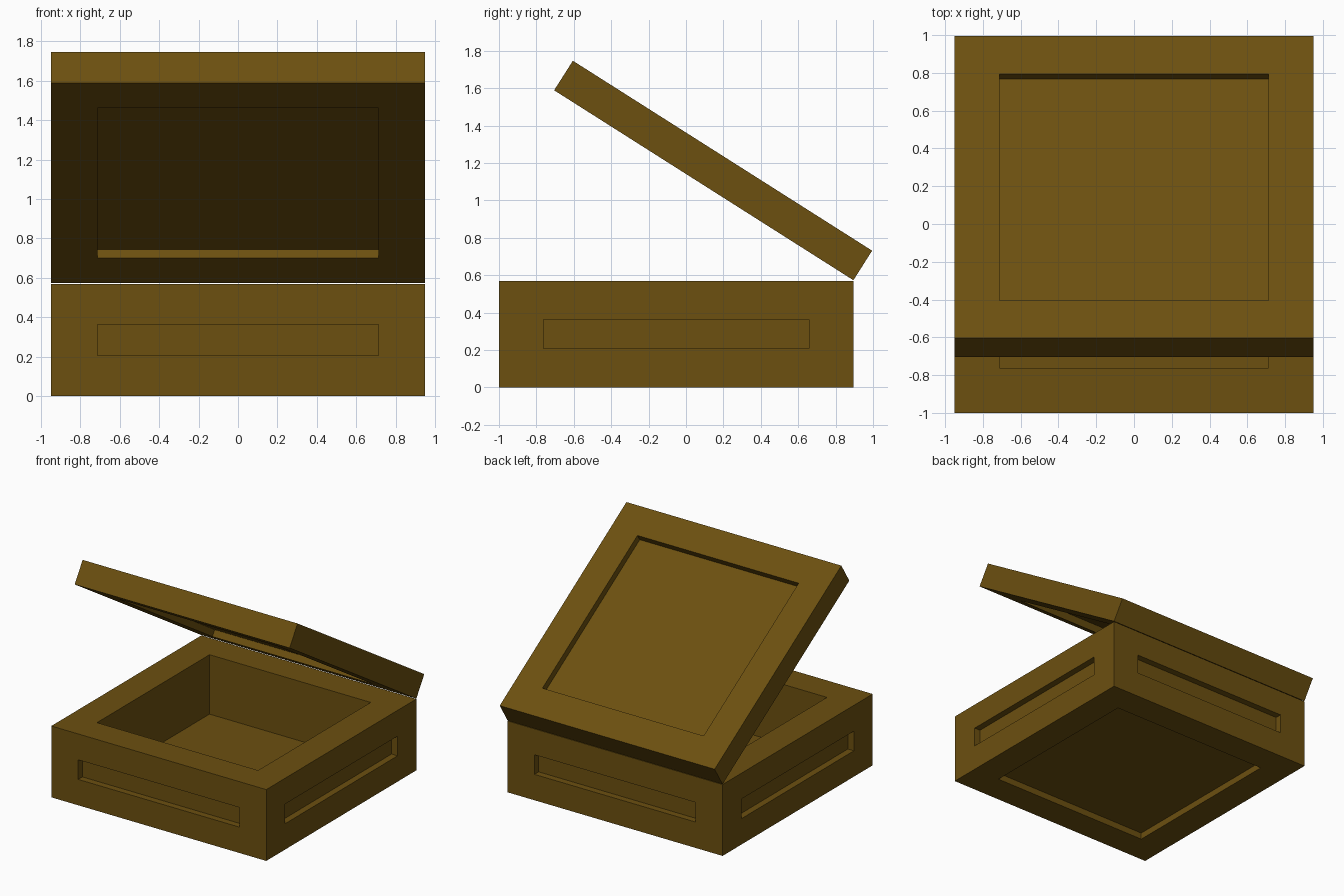
import bpy, bmesh, math
from mathutils import Vector

if "Cube" in bpy.data.objects:
    bpy.data.objects.remove(bpy.data.objects["Cube"])

W, D, H = 1.90, 1.895, 0.57      # width, depth and height of the base
LID_T = 0.187                    # lid thickness
RECESS = 0.053                   # depth of the decorative panels
HINGE = Vector((0, 0.895, 0.573))
SCALE = Vector((0.75, 0.75, 0.275))  # panel size relative to its face

wood = bpy.data.materials.new("dark_wood")
wood.diffuse_color = (0.15, 0.08, 0.005, 1)
wood.use_nodes = True
wood.node_tree.nodes["Principled BSDF"].inputs["Base Color"].default_value = wood.diffuse_color


def sink_panel(bm, face, depth):
    """Inset a scaled panel in a face and push it inwards."""
    centre, normal = face.calc_center_median(), face.normal.copy()
    inner = bmesh.ops.extrude_discrete_faces(bm, faces=[face])["faces"][0]
    for v in inner.verts:
        v.co = centre + (v.co - centre) * SCALE
    floor = bmesh.ops.extrude_discrete_faces(bm, faces=[inner])["faces"][0]
    for v in floor.verts:
        v.co -= normal * depth


def panelled_box(name, height, depth_for):
    """Box with its back bottom edge on the origin; depth_for(normal) sets each recess."""
    bm = bmesh.new()
    bmesh.ops.create_cube(bm, size=1)
    for v in bm.verts:
        v.co = Vector((v.co.x * W, (v.co.y - 0.5) * D, (v.co.z + 0.5) * height))
    bm.normal_update()
    for face in list(bm.faces):
        depth = depth_for(face.normal)
        if depth:
            sink_panel(bm, face, depth)
    bm.normal_update()
    mesh = bpy.data.meshes.new(name)
    bm.to_mesh(mesh)
    bm.free()
    mesh.materials.append(wood)
    obj = bpy.data.objects.new(name, mesh)
    bpy.context.collection.objects.link(obj)
    return obj


# Base: deep cavity on top, shallow panels on the sides and underneath
base = panelled_box("box_base", H, lambda n: 0.475 if n.z > 0.5 else RECESS)
base.location = (0, HINGE.y, 0)

# Lid: panels on its two large faces, propped open about the back hinge
lid = panelled_box("hinged_lid", LID_T, lambda n: RECESS if abs(n.z) > 0.5 else 0)
lid.location = HINGE
lid.rotation_euler.x = -math.radians(32.4)
